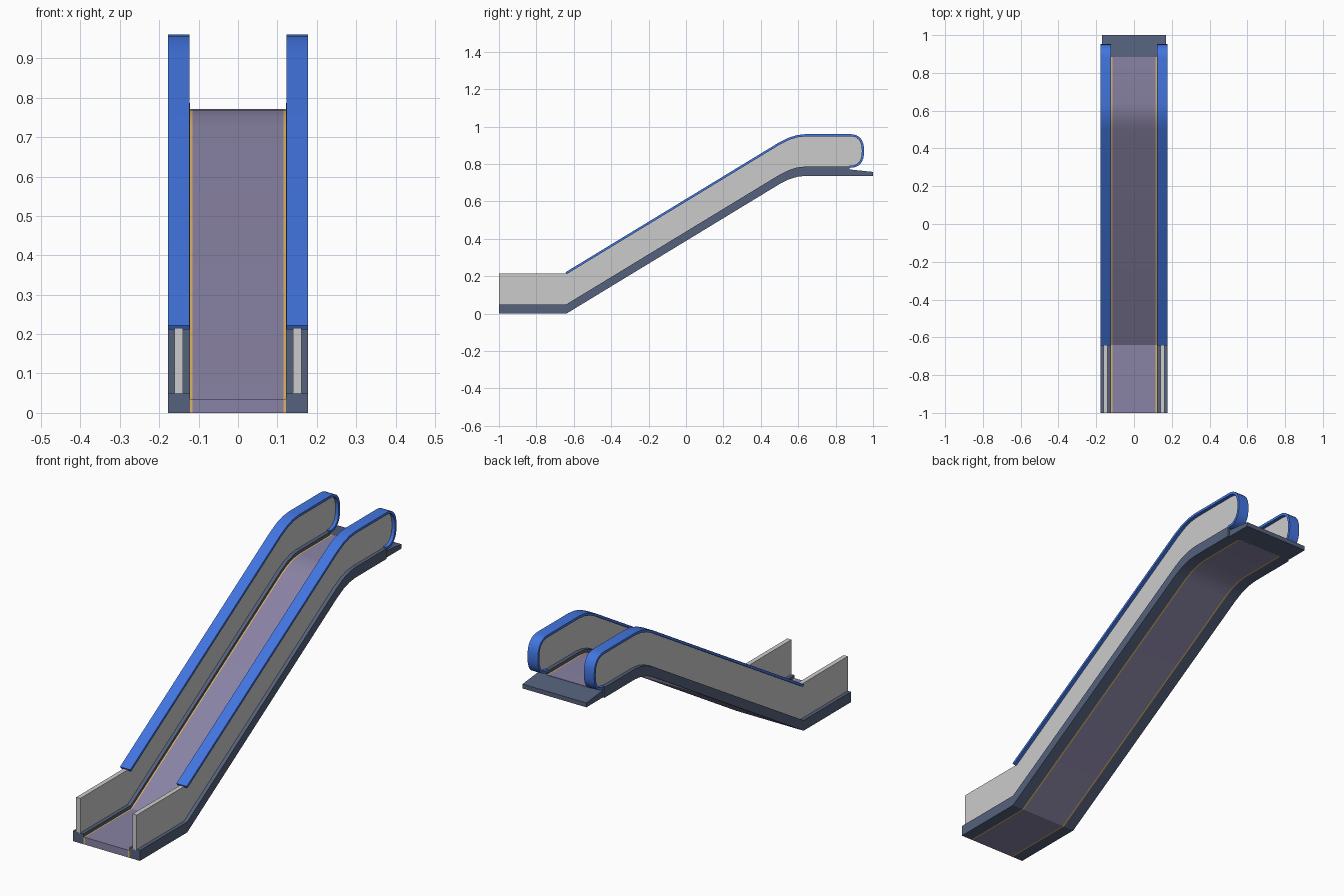
import bpy, bmesh, math
from mathutils import Vector

if "Cube" in bpy.data.objects:
    bpy.data.objects.remove(bpy.data.objects["Cube"])


def material(name, rgb):
    m = bpy.data.materials.new(name)
    m.diffuse_color = (*rgb, 1)
    m.use_nodes = True
    m.node_tree.nodes["Principled BSDF"].inputs["Base Color"].default_value = m.diffuse_color
    return m


SLATE = material("slate metal", (0.09, 0.12, 0.20))
GREY = material("light grey panel", (0.60, 0.60, 0.60))
BLUE = material("blue rubber", (0.055, 0.18, 0.75))
PURPLE = material("purple grey tread", (0.25, 0.225, 0.37))
YELLOW = material("yellow edge", (0.72, 0.45, 0.12))


def extrude(name, profile, x0, x1, mat):
    """Closed (y, z) profile extruded from x0 to x1."""
    bm = bmesh.new()
    face = bm.faces.new([bm.verts.new((x0, y, z)) for y, z in profile])
    out = bmesh.ops.extrude_face_region(bm, geom=[face])
    moved = [g for g in out["geom"] if isinstance(g, bmesh.types.BMVert)]
    bmesh.ops.translate(bm, verts=moved, vec=(x1 - x0, 0, 0))
    bmesh.ops.recalc_face_normals(bm, faces=bm.faces)
    mesh = bpy.data.meshes.new(name)
    bm.to_mesh(mesh)
    bm.free()
    mesh.materials.append(mat)
    ob = bpy.data.objects.new(name, mesh)
    bpy.context.collection.objects.link(ob)
    bpy.ops.object.select_all(action="DESELECT")
    ob.select_set(True)
    bpy.context.view_layer.objects.active = ob
    bpy.ops.object.shade_smooth_by_angle(angle=math.radians(30))
    return ob


# Underside path: lower landing, incline, upper bend, upper landing
SLOPE = [(-1, 0), (-0.64, 0), (0.5, 0.693), (0.55, 0.718), (0.595, 0.732), (0.64, 0.737)]


def lift(points, dz):
    return [(y, z + dz) for y, z in points]


def band(low, high, end):
    path = SLOPE + [(end, 0.737)]
    return lift(path, low) + lift(path, high)[::-1]


# Rounded upper end of the balustrade
NOSE = [(0.875, 0.953)]
for i in range(1, 16):
    a = math.pi / 2 - math.pi * i / 16
    c, s = math.cos(a), math.sin(a)
    NOSE.append((0.875 + 0.070 * c ** 0.8,
                 0.870 + 0.083 * math.copysign(abs(s) ** 0.8, s)))
NOSE.append((0.875, 0.787))

TOP = lift(SLOPE, 0.216)
panel_profile = TOP + NOSE + lift(SLOPE, 0.045)[::-1]

# Handrail ribbon follows the panel rim, with thickness along its normal
rail_path = [Vector(p) for p in TOP[1:] + NOSE]
outer, inner = [], []
for i, p in enumerate(rail_path):
    t0 = (p - rail_path[i - 1]).normalized() if i else None
    t1 = (rail_path[i + 1] - p).normalized() if i < len(rail_path) - 1 else None
    t = ((t0 or t1) + (t1 or t0)).normalized()
    n = Vector((-t.y, t.x))
    outer.append(tuple(p + n * 0.007))
    inner.append(tuple(p - n * 0.005))
rail_profile = outer + inner[::-1]

for side, s in (("left", -1), ("right", 1)):
    extrude(side + "_skirt", band(0, 0.050, 0.875), s * 0.122, s * 0.178, SLATE)
    extrude(side + "_balustrade_panel", panel_profile, s * 0.139, s * 0.161, GREY)
    extrude(side + "_handrail", rail_profile, s * 0.1225, s * 0.1775, BLUE)
    extrude(side + "_safety_line", band(0, 0.035, 0.885), s * 0.115, s * 0.122, YELLOW)

# Moving tread and upper landing plate
extrude("tread_belt", band(0, 0.035, 0.885), -0.115, 0.115, PURPLE)
extrude("landing_plate", [(0.875, 0.771), (1, 0.758), (1, 0.737), (0.875, 0.737)],
        -0.17, 0.17, SLATE)
